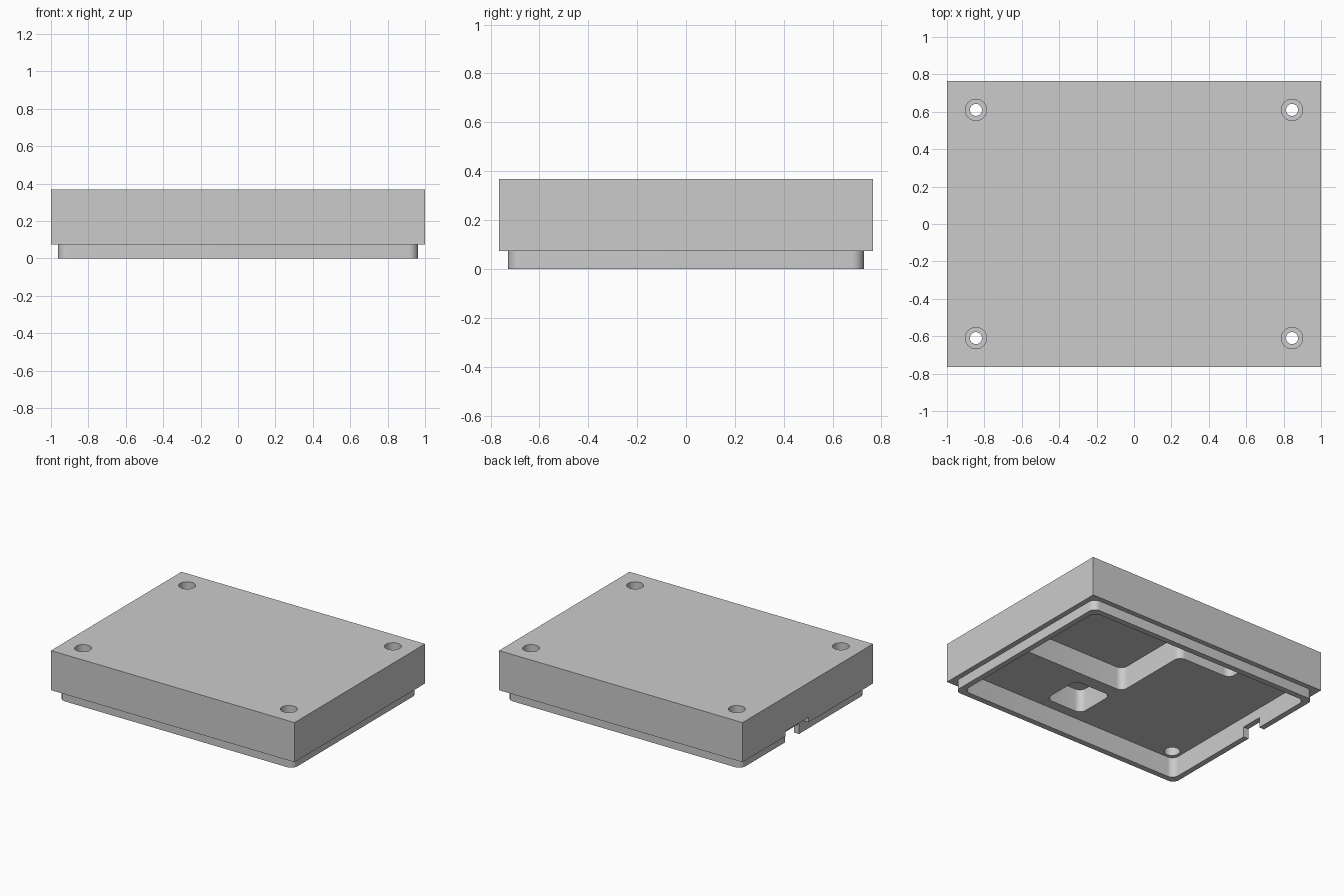
import bpy
import bmesh
from math import radians

if "Cube" in bpy.data.objects:
    bpy.data.objects.remove(bpy.data.objects["Cube"])

# Single grey plastic
grey = bpy.data.materials.new("grey_plastic")
grey.use_nodes = True
colour = (0.6, 0.6, 0.6, 1)
grey.diffuse_color = colour
grey.node_tree.nodes["Principled BSDF"].inputs["Base Color"].default_value = colour


def prism(name, points, z0, z1, radius=0.0):
    """Extrude an outline upwards and round its upright edges."""
    bm = bmesh.new()
    face = bm.faces.new([bm.verts.new((x, y, z0)) for x, y in points])
    raised = bmesh.ops.extrude_face_region(bm, geom=[face])["geom"]
    bmesh.ops.translate(bm, vec=(0, 0, z1 - z0),
                        verts=[v for v in raised if isinstance(v, bmesh.types.BMVert)])
    if radius:
        upright = [e for e in bm.edges
                   if abs(e.verts[0].co.z - e.verts[1].co.z) > 1e-4]
        bmesh.ops.bevel(bm, geom=upright, offset=radius, segments=8,
                        profile=0.5, affect="EDGES")
    bmesh.ops.recalc_face_normals(bm, faces=bm.faces)
    mesh = bpy.data.meshes.new(name)
    bm.to_mesh(mesh)
    bm.free()
    mesh.materials.append(grey)
    obj = bpy.data.objects.new(name, mesh)
    bpy.context.collection.objects.link(obj)
    return obj


def rect(x0, x1, y0, y1):
    return [(x0, y0), (x1, y0), (x1, y1), (x0, y1)]


def bore(x, y, z0, z1, radius):
    bpy.ops.mesh.primitive_cylinder_add(vertices=48, radius=radius, depth=z1 - z0,
                                        location=(x, y, (z0 + z1) / 2))
    obj = bpy.context.object
    obj.data.materials.append(grey)
    return obj


def combine(target, tool, operation):
    """Apply a boolean and discard the tool."""
    mod = target.modifiers.new("shape", "BOOLEAN")
    mod.operation = operation
    mod.solver = "EXACT"
    mod.object = tool
    bpy.context.view_layer.objects.active = target
    bpy.ops.object.modifier_apply(modifier=mod.name)
    bpy.data.objects.remove(tool)


# Main block with a lip below
TOP, LEDGE, FLOOR, POCKET = 0.368, 0.074, 0.15, 0.32
case = prism("case_lid", rect(-1, 1, -0.765, 0.765), LEDGE, TOP)
combine(case, prism("lip", rect(-0.962, 0.962, -0.728, 0.728), 0, 0.12, 0.05), "UNION")

# Shallow cavity inside the lip
cuts = [prism("cavity", rect(-0.92, 0.92, -0.685, 0.685), -0.05, FLOOR, 0.05)]

# Deeper component pockets: small square, and a large one stepped around the screws
cuts.append(prism("square_pocket", rect(-0.045, 0.26, -0.61, -0.3), 0.12, POCKET, 0.05))
outline = [(-0.066, -0.203), (0.85, -0.203), (0.85, 0.5), (0.75, 0.5), (0.75, 0.685),
           (-0.506, 0.685), (-0.506, 0.397), (-0.066, 0.397)]
cuts.append(prism("stepped_pocket", outline, 0.12, POCKET, 0.05))

# Cable opening through the lip, with a wider recess outside
cuts.append(prism("cable_slot", rect(-1.1, -0.85, 0.05, 0.215), -0.05, 0.076))
cuts.append(prism("plug_recess", rect(-1.1, -0.962, -0.01, 0.26), -0.05, 0.112))

# Corner screw holes, counterbored on both sides
for x in (-0.845, 0.845):
    for y in (-0.61, 0.61):
        cuts.append(bore(x, y, 0.1, 0.5, 0.032))
        cuts.append(bore(x, y, 0.29, 0.5, 0.057))
        cuts.append(bore(x, y, 0.1, 0.22, 0.054))

for cut in cuts:
    combine(case, cut, "DIFFERENCE")

bpy.ops.object.select_all(action="DESELECT")
case.select_set(True)
bpy.context.view_layer.objects.active = case
bpy.ops.object.shade_smooth_by_angle(angle=radians(30))
